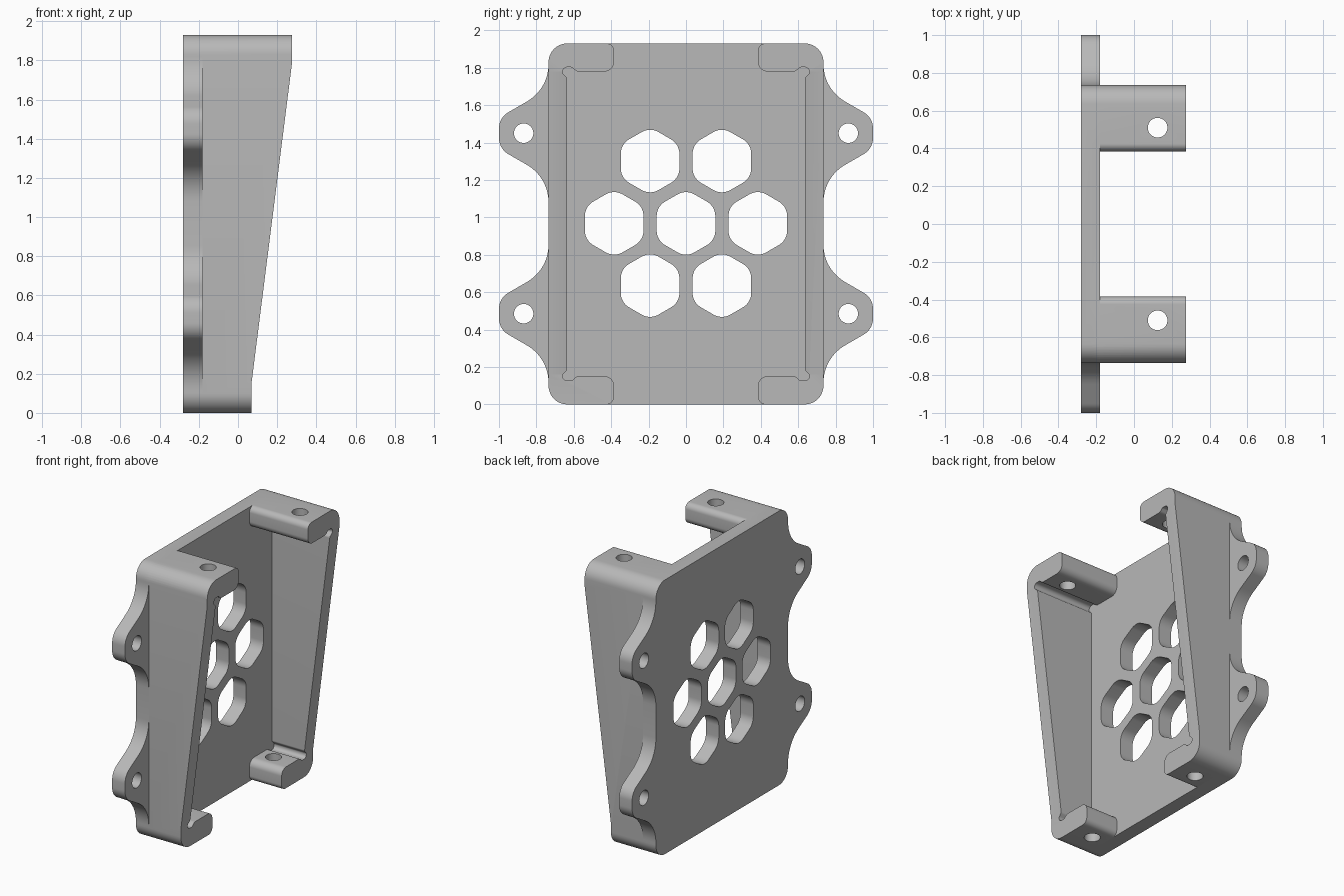
import bpy
import bmesh
import math
from mathutils import Vector

if "Cube" in bpy.data.objects:
    bpy.data.objects.remove(bpy.data.objects["Cube"])

H = 1.93                      # overall height
HALF = 0.735                  # half width across the side walls
BACK, INNER, FRONT = -0.28, -0.18, 0.275
MID = H / 2
EARS = (0.485, H - 0.485 + 0.005)

grey = bpy.data.materials.new("plain grey")
grey.use_nodes = True
grey.diffuse_color = (0.48, 0.48, 0.48, 1)
grey.node_tree.nodes["Principled BSDF"].inputs["Base Color"].default_value = grey.diffuse_color


def fillet(corners, steps=10):
    """Outline with each (a, b, radius) corner rounded by an arc."""
    out = []
    for i, (a, b, r) in enumerate(corners):
        p = Vector((a, b))
        if r == 0:
            out.append(p)
            continue
        u = (Vector(corners[i - 1][:2]) - p).normalized()
        v = (Vector(corners[(i + 1) % len(corners)][:2]) - p).normalized()
        half = u.angle(v) / 2
        centre = p + (u + v).normalized() * (r / math.sin(half))
        start = p + u * (r / math.tan(half)) - centre
        sweep = (math.pi - 2 * half) * (1 if u.x * v.y - u.y * v.x < 0 else -1)
        for k in range(steps + 1):
            t = sweep * k / steps
            out.append(centre + Vector((start.x * math.cos(t) - start.y * math.sin(t),
                                        start.x * math.sin(t) + start.y * math.cos(t))))
    return out


def ring(a, b, radius, sides, corner=0.0):
    """Regular polygon with a point upward, optionally rounded."""
    return fillet([(a + radius * math.sin(math.tau * k / sides),
                    b + radius * math.cos(math.tau * k / sides), corner) for k in range(sides)])


def prism(bm, outline, axis, lo, hi):
    """Extrude an outline along the given axis."""
    def place(p, d):
        return {"x": (d, p[0], p[1]), "y": (p[0], d, p[1]), "z": (p[0], p[1], d)}[axis]
    low = [bm.verts.new(place(p, lo)) for p in outline]
    high = [bm.verts.new(place(p, hi)) for p in outline]
    bm.faces.new(low)
    bm.faces.new(high)
    n = len(outline)
    for i in range(n):
        j = (i + 1) % n
        bm.faces.new((low[i], low[j], high[j], high[i]))


def make(name, bm):
    bmesh.ops.recalc_face_normals(bm, faces=bm.faces)
    mesh = bpy.data.meshes.new(name)
    bm.to_mesh(mesh)
    bm.free()
    mesh.materials.append(grey)
    obj = bpy.data.objects.new(name, mesh)
    bpy.context.collection.objects.link(obj)
    return obj


def combine(target, tool, operation):
    tool.hide_render = True
    mod = target.modifiers.new(operation.lower(), "BOOLEAN")
    mod.object, mod.operation, mod.solver = tool, operation, "EXACT"
    bpy.context.view_layer.objects.active = target
    bpy.ops.object.modifier_apply(modifier=mod.name)
    bpy.data.objects.remove(tool)


# back plate with four mounting ears
side = [(HALF, 0, 0.1)]
for z in EARS:
    side += [(HALF, z - 0.236, 0.23), (1, z - 0.083, 0.1),
             (1, z + 0.083, 0.1), (HALF, z + 0.236, 0.23)]
side.append((HALF, H, 0.1))
bm = bmesh.new()
prism(bm, fillet(side + [(-y, z, r) for y, z, r in reversed(side)]), "x", BACK, INNER)
bracket = make("mounting_bracket", bm)

# side walls with end tabs and rounded relief notches in the inner corners
upper = [(HALF, H, 0.1), (0.385, H, 0.04), (0.385, H - 0.15, 0.05),
         (0.585, H - 0.15, 0.03), (0.61, H - 0.127, 0.02), (0.66, H - 0.127, 0.025),
         (0.66, H - 0.16, 0.015), (0.635, H - 0.185, 0.02)]
channel = fillet(upper + [(y, H - z, r) for y, z, r in reversed(upper)])
bm = bmesh.new()
for s in (1, -1):
    prism(bm, [(s * p.x, p.y) for p in channel], "x", INNER - 0.05, FRONT)
combine(bracket, make("side_walls", bm), "UNION")

# cutter: sloped front, vent holes, ear holes and tab holes
bm = bmesh.new()
slope = (FRONT - 0.07) / (H - 0.31)
prism(bm, [(0.07, -0.1), (0.07, 0.16), (0.4, 0.16 + 0.33 / slope), (0.4, -0.1)], "y", -1.2, 1.2)
for row, columns in ((-1, (-0.5, 0.5)), (0, (-1, 0, 1)), (1, (-0.5, 0.5))):
    for c in columns:
        prism(bm, ring(c * 0.384, MID + 0.003 + row * 0.333, 0.181, 6, 0.09), "x", BACK - 0.1, INNER + 0.1)
for s in (1, -1):
    for z in EARS:
        prism(bm, ring(s * 0.868, z, 0.052, 32), "x", BACK - 0.1, INNER + 0.1)
    prism(bm, ring(0.125, s * 0.51, 0.052, 32), "z", H - 0.25, H + 0.1)
    prism(bm, ring(-0.08, s * 0.51, 0.052, 32), "z", -0.1, 0.25)
combine(bracket, make("cutter", bm), "DIFFERENCE")

# smooth arcs, sharp edges
bpy.ops.object.select_all(action="DESELECT")
bracket.select_set(True)
bpy.context.view_layer.objects.active = bracket
bpy.ops.object.shade_smooth_by_angle(angle=math.radians(30))
